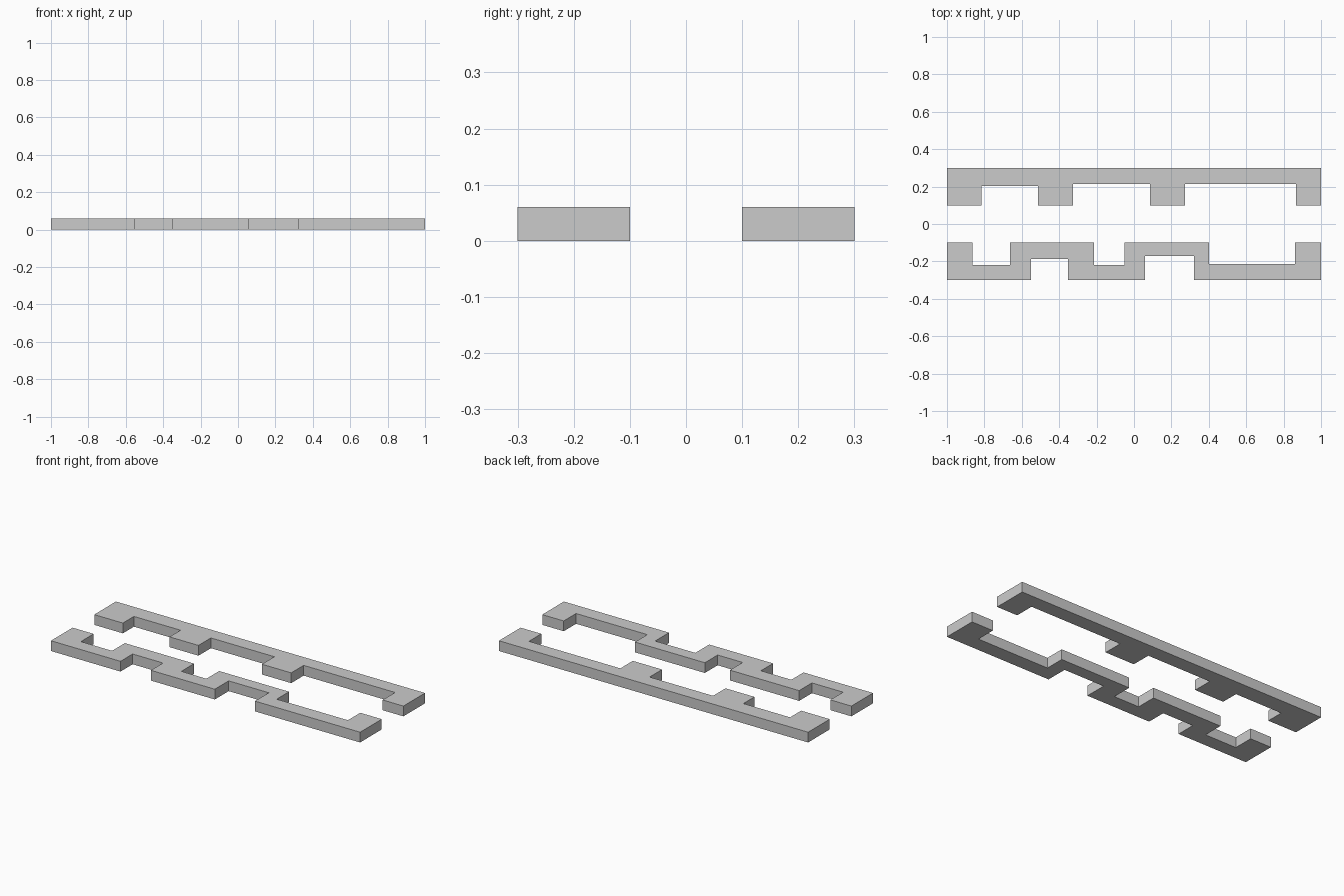
import bpy, bmesh

if "Cube" in bpy.data.objects:
    bpy.data.objects.remove(bpy.data.objects["Cube"])

HEIGHT = 0.06


def edge(y, notches):
    """Left-to-right edge at y, stepping to depth for each (x0, x1, depth)."""
    pts = [(-1.0, y)]
    for x0, x1, depth in notches:
        pts += [(x0, y), (x0, depth), (x1, depth), (x1, y)]
    return pts + [(1.0, y)]


def notched_strip(name, y_front, y_back, front_notches, back_notches):
    outline = edge(y_front, front_notches) + edge(y_back, back_notches)[::-1]
    bm = bmesh.new()
    base = bm.faces.new([bm.verts.new((x, y, 0)) for x, y in outline])
    top = bmesh.ops.extrude_face_region(bm, geom=[base], use_keep_orig=True)
    verts = [v for v in top["geom"] if isinstance(v, bmesh.types.BMVert)]
    bmesh.ops.translate(bm, verts=verts, vec=(0, 0, HEIGHT))
    bmesh.ops.recalc_face_normals(bm, faces=bm.faces[:])
    mesh = bpy.data.meshes.new(name)
    bm.to_mesh(mesh)
    bm.free()
    obj = bpy.data.objects.new(name, mesh)
    bpy.context.collection.objects.link(obj)
    return obj


# Back strip: straight outer edge, three notches facing inward
notched_strip("back_strip", 0.1, 0.3,
              [(-0.815, -0.513, 0.202), (-0.326, 0.085, 0.215), (0.274, 0.866, 0.215)],
              [])

# Front strip: meandering, notched from both edges
notched_strip("front_strip", -0.3, -0.1,
              [(-0.55, -0.353, -0.188), (0.06, 0.32, -0.172)],
              [(-0.864, -0.662, -0.218), (-0.214, -0.052, -0.218), (0.40, 0.861, -0.214)])
